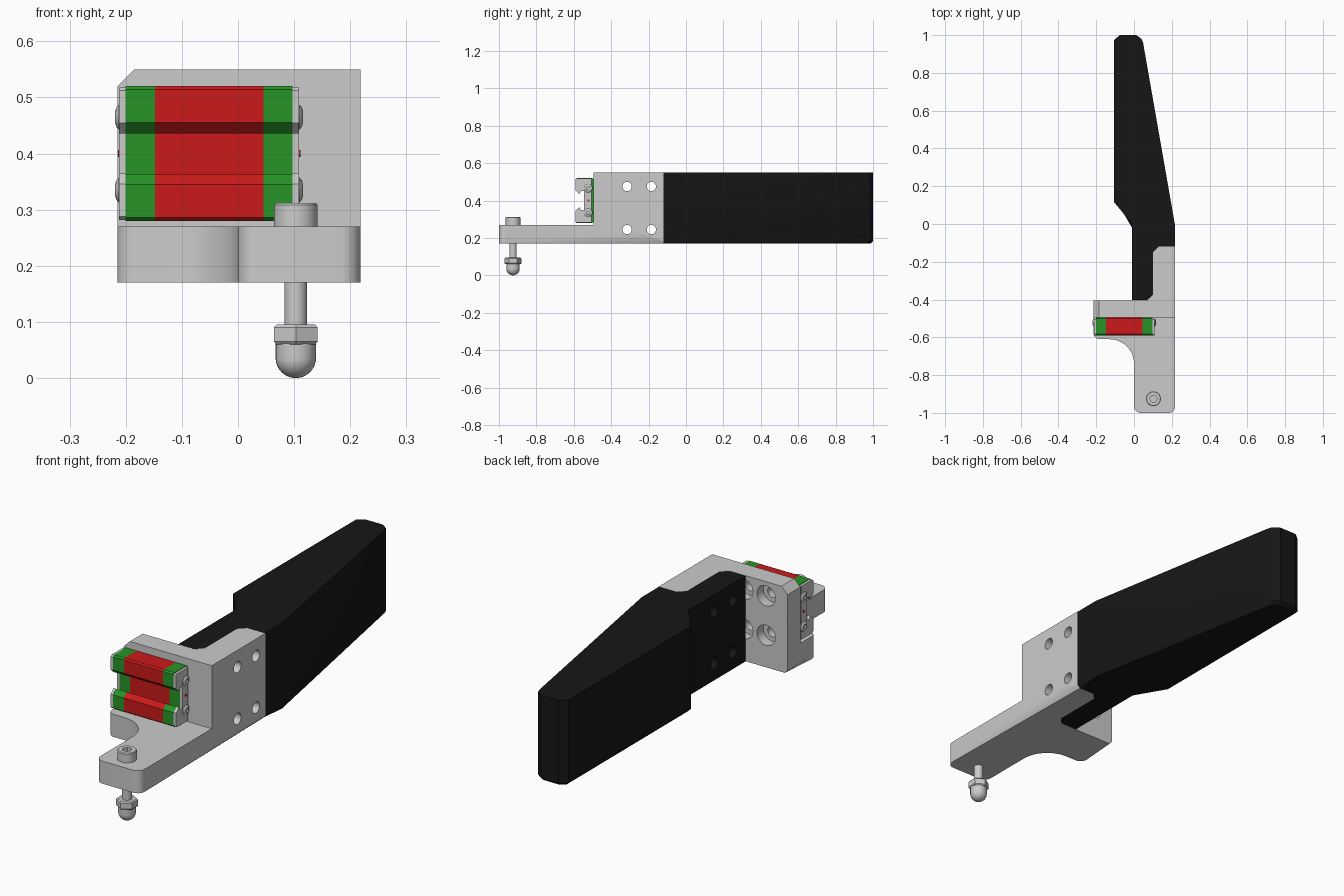
import bpy, bmesh
from math import sin, cos, pi, radians
from mathutils import Matrix, Vector

if "Cube" in bpy.data.objects:
    bpy.data.objects.remove(bpy.data.objects["Cube"])


def material(name, rgb):
    m = bpy.data.materials.new(name)
    m.diffuse_color = (*rgb, 1)
    m.use_nodes = True
    m.node_tree.nodes["Principled BSDF"].inputs["Base Color"].default_value = m.diffuse_color
    return m


RED = material("red", (0.6, 0.01, 0.01))
GREEN = material("green", (0.02, 0.3, 0.02))
BLACK = material("black", (0.008, 0.008, 0.008))


def finish(name, bm, mat=None, smooth=True):
    bmesh.ops.recalc_face_normals(bm, faces=bm.faces)
    me = bpy.data.meshes.new(name)
    bm.to_mesh(me)
    bm.free()
    ob = bpy.data.objects.new(name, me)
    bpy.context.collection.objects.link(ob)
    if mat:
        me.materials.append(mat)
    if smooth:
        shade(ob)
    return ob


def activate(ob):
    bpy.ops.object.select_all(action='DESELECT')
    ob.select_set(True)
    bpy.context.view_layer.objects.active = ob


def shade(ob):
    activate(ob)
    bpy.ops.object.shade_smooth_by_angle(angle=radians(30))


def arc(cx, cy, r, a0, a1, n=10):
    angles = [radians(a0 + (a1 - a0) * i / n) for i in range(n + 1)]
    return [(cx + r * cos(a), cy + r * sin(a)) for a in angles]


def prism(name, pts, lo, hi, axis='Z', mat=None, bevel_if=None):
    """Extrude an outline along z (x,y points) or x (y,z points)."""
    place = (lambda p, h: (*p, h)) if axis == 'Z' else (lambda p, h: (h, *p))
    bm = bmesh.new()
    a = [bm.verts.new(place(p, lo)) for p in pts]
    b = [bm.verts.new(place(p, hi)) for p in pts]
    bm.faces.new(a[::-1])
    bm.faces.new(b)
    for i in range(len(pts)):
        j = (i + 1) % len(pts)
        bm.faces.new((a[i], a[j], b[j], b[i]))
    if bevel_if:
        edges = [e for e in bm.edges if all(abs(v.co.z - lo) < 1e-5 for v in e.verts)
                 and bevel_if((e.verts[0].co + e.verts[1].co) / 2)]
        bmesh.ops.bevel(bm, geom=edges, offset=0.013, segments=1, affect='EDGES')
    return finish(name, bm, mat)


def lathe(name, profile, loc, n=32, axis='Z', mat=None, smooth=True, phase=0.0):
    """Revolve (radius, height) points; ends are on or capped to the axis."""
    bm = bmesh.new()
    rings = [[bm.verts.new((r * cos(phase + 2 * pi * i / n), r * sin(phase + 2 * pi * i / n), h))
              for i in range(n)] for r, h in profile]
    for p, q in zip(rings, rings[1:]):
        for i in range(n):
            j = (i + 1) % n
            bm.faces.new((p[i], p[j], q[j], q[i]))
    bm.faces.new(rings[0][::-1])
    bm.faces.new(rings[-1])
    turn = {'Z': Matrix(), 'X': Matrix.Rotation(pi / 2, 4, 'Y'),
            '-X': Matrix.Rotation(-pi / 2, 4, 'Y'), 'Y': Matrix.Rotation(-pi / 2, 4, 'X')}[axis]
    bm.transform(Matrix.Translation(Vector(loc)) @ turn)
    return finish(name, bm, mat, smooth)


def cut(ob, cutters):
    for c in cutters:
        c.hide_render = True
        activate(ob)
        mod = ob.modifiers.new("cut", 'BOOLEAN')
        mod.operation, mod.solver, mod.object = 'DIFFERENCE', 'EXACT', c
        bpy.ops.object.modifier_apply(modifier=mod.name)
        bpy.data.objects.remove(c)
    shade(ob)


def rod(r, lo, hi, loc, axis):
    return lathe("cutter", [(r, lo), (r, hi)], loc, 24, axis)


def side_holes():
    return [rod(0.025, -0.5, 0.5, (0, y, z), 'X') for y in (-0.315, -0.185) for z in (0.245, 0.475)]


# Bracket: one outline, lowered at the front to leave the foot plate
outline = (arc(0.035, -0.965, 0.035, 180, 270) + arc(0.183, -0.965, 0.035, 270, 360)
           + [(0.218, -0.12), (0.13, -0.12), (0.1, -0.15), (0.1, -0.375), (0.07, -0.405), (-0.215, -0.405)]
           + arc(-0.18, -0.575, 0.035, 180, 270) + arc(-0.13, -0.74, 0.13, 90, 0, 16))
bracket = prism("bracket", outline, 0.17, 0.55,
                bevel_if=lambda c: (c.y < -0.41 and c.x < 0.217) or c.x > 0.217)
front_cut = prism("cutter", [(-1, -2), (1, -2), (1, -0.495), (-1, -0.495)], 0.27, 1)
corner_cut = prism("cutter", [(-0.3, -1), (-0.2, -1), (-0.2, 0), (-0.3, 0)], -0.05, 0.05)
corner_cut.data.transform(Matrix.Translation((-0.2, -0.4, 0.535)) @ Matrix.Rotation(pi / 4, 4, 'Y')
                          @ Matrix.Translation((0.2, 0.5, 0)))
# wall screw pockets, drilled from the back
pockets = []
for x in (-0.11, 0.0):
    for z in (0.3125, 0.4875):
        pockets += [rod(0.045, -0.045, 0.05, (x, -0.405, z), 'Y'),
                    rod(0.024, -0.2, 0.05, (x, -0.405, z), 'Y')]
cut(bracket, [front_cut, corner_cut] + side_holes() + pockets)

# Black blade bolted to the bracket
blade = prism("blade", [(-0.01, -0.403), (0.07, -0.403), (0.1, -0.375), (0.1, -0.15), (0.13, -0.12),
                        (0.216, -0.12), (0.216, 0), (0.048, 0.96), (0.04, 0.98), (0.012, 1), (-0.075, 1),
                        (-0.105, 0.975), (-0.105, 0.115), (-0.01, 0)],
              0.17, 0.55, mat=BLACK, bevel_if=lambda c: c.y > -0.1)
cut(blade, side_holes())

# Sliding carriage with a rail slot facing the front
half = [(-0.495, 0.115), (-0.5, 0.12), (-0.583, 0.12), (-0.59, 0.114), (-0.59, 0.055),
        (-0.57, 0.036), (-0.56, 0.052), (-0.545, 0.052)]
section = half + [(y, -z) for y, z in reversed(half)]


def carriage_part(name, lo, hi, mat=None, back=-0.495, scale=1.0):
    return prism(name, [(min(y, back + 0.001 * (i % 2)), 0.4 + z * scale) for i, (y, z) in enumerate(section)],
                 lo, hi, 'X', mat)


carriage_part("carriage_body", -0.148, 0.045, RED)
for side, s in (("left", -1), ("right", 1)):
    xs = [-0.0515 + s * d for d in (0.0965, 0.149, 0.1605)]
    carriage_part(side + "_carriage_end", *sorted(xs[:2]), GREEN)
    carriage_part(side + "_carriage_cap", *sorted(xs[1:]), None, -0.506, 0.985)
    axis = 'X' if s > 0 else '-X'
    for k, z in enumerate((0.335, 0.465)):
        lathe(f"{side}_cap_screw_{k + 1}", [(0.022, -0.004), (0.022, 0.001), (0.017, 0.005), (0.01, 0.007),
                                            (0.009, 0.002)], (xs[2], -0.522, z), 24, axis)
    lathe(side + "_cap_plug", [(0.006, -0.002), (0.006, 0.002)], (xs[2], -0.522, 0.4), 16, axis, RED)

# Adjusting bolt, nut and domed foot
bx, by = 0.103, -0.925
head = lathe("bolt_head", [(0.039, 0.268), (0.039, 0.308), (0.036, 0.312)], (bx, by, 0))
cut(head, [lathe("cutter", [(0.02, 0.288), (0.02, 0.4)], (bx, by, 0), 6)])
lathe("bolt_shaft", [(0.02, 0.08), (0.02, 0.28)], (bx, by, 0))
lathe("hex_nut", [(0.04, 0.06), (0.045, 0.065), (0.045, 0.09), (0.04, 0.095)], (bx, by, 0), 6,
      smooth=False, phase=pi / 2)
dome = [(max(r, 0.0005), 0.036 + h) for r, h in arc(0, 0, 0.036, -90, 0, 12)]
lathe("domed_foot", dome + [(0.036, 0.062)], (bx, by, 0))
